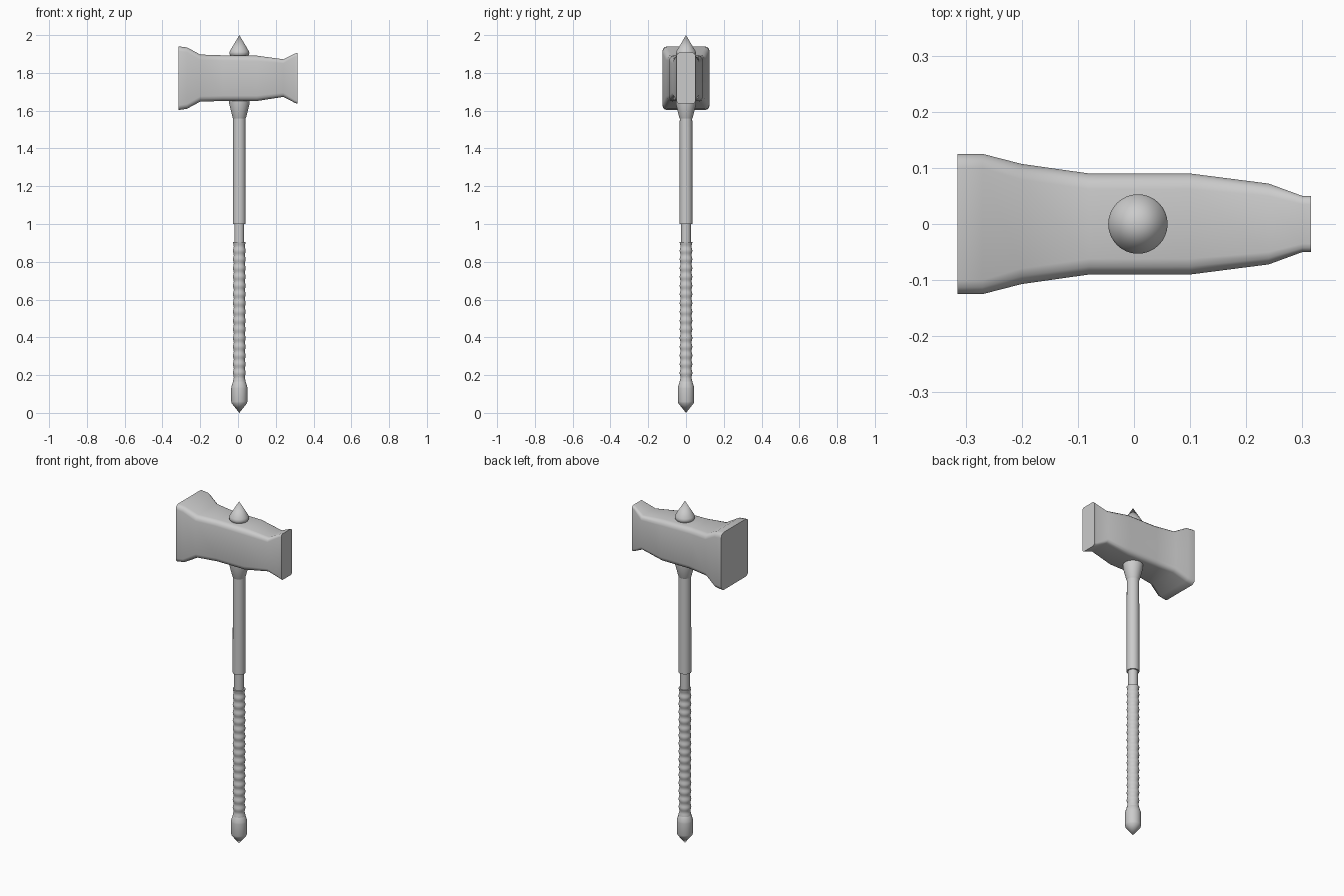
import bpy, bmesh, math

if "Cube" in bpy.data.objects:
    bpy.data.objects.remove(bpy.data.objects["Cube"])

CX = 0.007  # handle axis sits slightly off the head's middle


def finish(name, bm, angle):
    bmesh.ops.recalc_face_normals(bm, faces=bm.faces)
    mesh = bpy.data.meshes.new(name)
    bm.to_mesh(mesh)
    bm.free()
    ob = bpy.data.objects.new(name, mesh)
    bpy.context.collection.objects.link(ob)
    bpy.ops.object.select_all(action='DESELECT')
    ob.select_set(True)
    bpy.context.view_layer.objects.active = ob
    bpy.ops.object.shade_smooth_by_angle(angle=math.radians(angle))
    return ob


def loft(name, rings, angle=35):
    bm = bmesh.new()
    loops = [[bm.verts.new(p) for p in ring] for ring in rings]
    n = len(loops[0])
    for a, b in zip(loops, loops[1:]):
        for i in range(n):
            j = (i + 1) % n
            bm.faces.new((a[i], a[j], b[j], b[i]))
    bm.faces.new(loops[0])
    bm.faces.new(loops[-1])
    bmesh.ops.remove_doubles(bm, verts=bm.verts, dist=1e-5)
    return finish(name, bm, angle)


def lathe(name, profile, sides=32, angle=35):
    turn = [2 * math.pi * i / sides for i in range(sides)]
    return loft(name, [[(CX + r * math.cos(t), r * math.sin(t), z) for t in turn]
                       for r, z in profile], angle)


def section(x, half_y, z0, z1, bevel):
    # rounded rectangle across the head
    pts = []
    hz, mid = (z1 - z0) / 2, (z0 + z1) / 2
    for k, (sy, sz) in enumerate(((1, 1), (-1, 1), (-1, -1), (1, -1))):
        for s in range(4):
            t = math.pi / 2 * (k + s / 3)
            pts.append((x, sy * (half_y - bevel) + bevel * math.cos(t),
                        mid + sz * (hz - bevel) + bevel * math.sin(t)))
    return pts


# Hammer head: broad striking face at -x, narrow face at +x
head = [(-0.315, 0.125, 1.603, 1.94, 0.025), (-0.27, 0.125, 1.61, 1.935, 0.025),
        (-0.20, 0.107, 1.648, 1.897, 0.028), (-0.08, 0.09, 1.651, 1.893, 0.028),
        (0.10, 0.09, 1.651, 1.891, 0.028), (0.24, 0.072, 1.673, 1.872, 0.022),
        (0.30, 0.05, 1.642, 1.902, 0.015), (0.315, 0.05, 1.637, 1.907, 0.015)]
loft("hammer_head", [section(*s) for s in head], 40)

# Spike on top and collar under the head
lathe("top_spike", [(0.04, 1.87), (0.046, 1.89), (0.052, 1.899), (0.053, 1.907),
                    (0.05, 1.916), (0.0, 2.0)])
lathe("collar", [(0.053, 1.67), (0.054, 1.637), (0.036, 1.565), (0.033, 1.558)])

# Upper shaft and the thinner core running into the grip
lathe("upper_shaft", [(0.033, 1.60), (0.034, 1.0)])
lathe("shaft_core", [(0.026, 1.05), (0.026, 0.15)])

# Wrapped grip with shallow ripples
wraps, low, high = 16, 0.165, 0.905
steps = wraps * 6
grip = [(0.0315 + 0.0022 * math.cos(2 * math.pi * wraps * i / steps),
         low + (high - low) * i / steps) for i in range(steps + 1)]
lathe("wrapped_grip", grip)

# Pointed pommel
lathe("pommel", [(0.03, 0.17), (0.034, 0.164), (0.042, 0.138), (0.043, 0.13),
                 (0.043, 0.06), (0.04, 0.05), (0.0, 0.0)])
